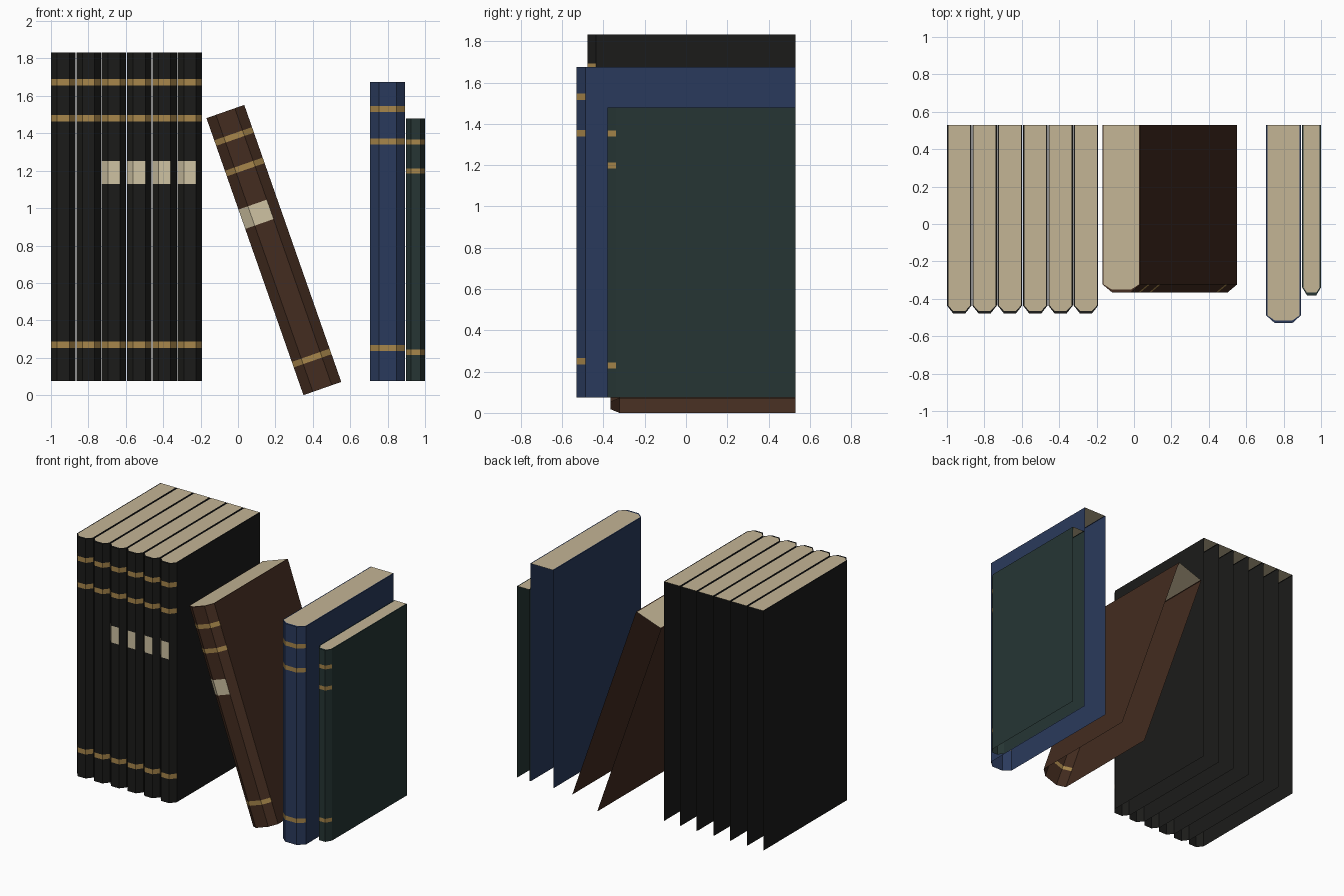
import bpy
import bmesh
from math import radians

default_cube = bpy.data.objects.get("Cube")
if default_cube:
    bpy.data.objects.remove(default_cube, do_unlink=True)


def make_material(name, rgb):
    mat = bpy.data.materials.new(name)
    mat.use_nodes = True
    mat.diffuse_color = (*rgb, 1)
    mat.node_tree.nodes["Principled BSDF"].inputs["Base Color"].default_value = (*rgb, 1)
    return mat


BLACK = make_material("black_cloth", (0.011, 0.011, 0.010))
BROWN = make_material("brown_leather", (0.056, 0.025, 0.014))
BLUE = make_material("blue_cloth", (0.023, 0.042, 0.107))
GREEN = make_material("green_cloth", (0.019, 0.036, 0.034))
GOLD = make_material("gold_band", (0.39, 0.24, 0.07))
PAPER = make_material("paper", (0.55, 0.46, 0.30))
LABEL = make_material("label_paper", (0.62, 0.54, 0.36))

# Spine heights as fractions of the book height
LEVELS = [0, 0.1, 0.12, 0.6, 0.67, 0.79, 0.81, 0.9, 0.92, 1]
BAND_ROWS = (1, 5, 7)
LABEL_ROW = 3
BACK = 0.53
CHAMFER = 0.042


def profile(width, front, side=0, tip=0):
    """Open outline of a book seen from above, optionally inset."""
    corner = width * 0.25
    half = [(side, BACK), (side, front + CHAMFER), (corner, front + tip)]
    return half + [(width - x, y) for x, y in reversed(half)]


def finish(bm, name, materials, location, lean):
    mesh = bpy.data.meshes.new(name)
    bm.to_mesh(mesh)
    bm.free()
    for mat in materials:
        mesh.materials.append(mat)
    obj = bpy.data.objects.new(name, mesh)
    bpy.context.collection.objects.link(obj)
    obj.location = location
    obj.rotation_euler.y = radians(lean)


def make_book(name, cloth, x, z, width, front, height, label=False, lean=0):
    outer = profile(width, front)
    inner = profile(width, front, side=0.007, tip=0.014)

    # Cover: thin wrap with chamfered spine, open at the back and bottom
    bm = bmesh.new()
    rings = [[bm.verts.new((px, py, f * height)) for px, py in outer] for f in LEVELS]
    rim = [bm.verts.new((px, py, height)) for px, py in inner]
    for row, (low, high) in enumerate(zip(rings, rings[1:])):
        for col in range(len(outer) - 1):
            face = bm.faces.new((low[col], low[col + 1], high[col + 1], high[col]))
            if row in BAND_ROWS and col in (1, 2, 3):
                face.material_index = 1
            elif label and row == LABEL_ROW and col in (1, 2):
                face.material_index = 2
    top = rings[-1]
    for i in range(len(top) - 1):
        bm.faces.new((top[i], top[i + 1], rim[i + 1], rim[i]))
    finish(bm, name + "_cover", (cloth, GOLD, LABEL), (x, 0, z), lean)

    # Top edge of the pages
    bm = bmesh.new()
    bm.faces.new([bm.verts.new((px, py, height)) for px, py in inner])
    finish(bm, name + "_pages", (PAPER,), (x, 0, z), lean)


# Row of six matching volumes, the last four labelled
for i in range(6):
    make_book(f"black_book_{i + 1}", BLACK, -1 + i * 0.1355, 0.075,
              0.131, -0.478, 1.757, label=i >= 2)

# Leaning book
make_book("leaning_brown_book", BROWN, 0.35, 0.0, 0.214, -0.365, 1.569,
          label=True, lean=-19.3)

# Upright pair
make_book("blue_book", BLUE, 0.706, 0.075, 0.187, -0.53, 1.6)
make_book("green_book", GREEN, 0.899, 0.075, 0.101, -0.381, 1.405)
